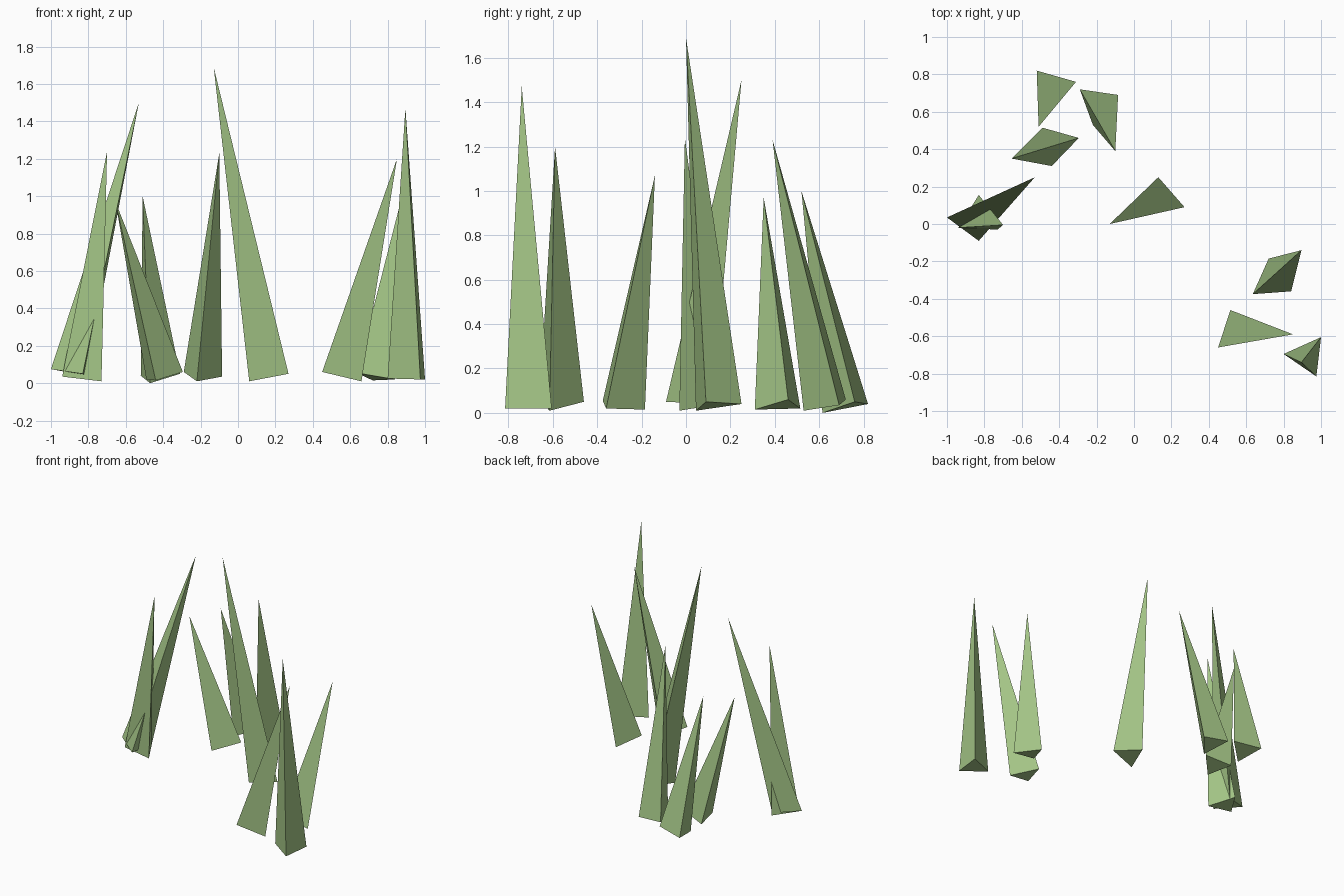
import bpy, bmesh

grass = bpy.data.materials.new("grass_green")
grass.diffuse_color = (0.37, 0.56, 0.24, 1)


def blade(name, tip, *root):
    """A leaning three-sided spike: triangular root joined to a sharp tip."""
    bm = bmesh.new()
    r = [bm.verts.new(p) for p in root]
    t = bm.verts.new(tip)
    bm.faces.new(r)
    for i in range(3):
        bm.faces.new((r[i], r[(i + 1) % 3], t))
    bmesh.ops.recalc_face_normals(bm, faces=bm.faces[:])
    mesh = bpy.data.meshes.new(name)
    bm.to_mesh(mesh)
    bm.free()
    mesh.materials.append(grass)
    bpy.context.collection.objects.link(bpy.data.objects.new(name, mesh))


# each blade: tip, then the three root corners
blades = [
    # back group
    ((-.51, .52, 1.0), (-.52, .82, .04), (-.31, .76, .05), (-.47, .615, 0)),
    ((-.10, .39, 1.23), (-.29, .72, .06), (-.085, .69, .035), (-.22, .53, .01)),
    ((-.655, .35, .97), (-.49, .515, .02), (-.295, .46, .06), (-.44, .31, .015)),
    # crossing left pair
    ((-.53, .25, 1.5), (-1.0, .035, .075), (-.83, -.09, .05), (-.81, .12, .04)),
    ((-.70, -.005, 1.24), (-.94, -.02, .035), (-.73, -.03, .01), (-.83, .155, .04)),
    # tall centre blade
    ((-.13, 0, 1.69), (.13, .25, .04), (.27, .09, .05), (.06, .045, .01)),
    # front right group
    ((.895, -.14, 1.07), (.635, -.375, .055), (.84, -.36, .02), (.72, -.185, .015)),
    ((.85, -.59, 1.2), (.515, -.46, .05), (.45, -.66, .06), (.66, -.615, .01)),
    ((.895, -.74, 1.47), (.80, -.695, .025), (1.0, -.605, .02), (.975, -.815, .02)),
]
for i, b in enumerate(blades):
    blade(f"grass_blade_{i + 1}", *b)
